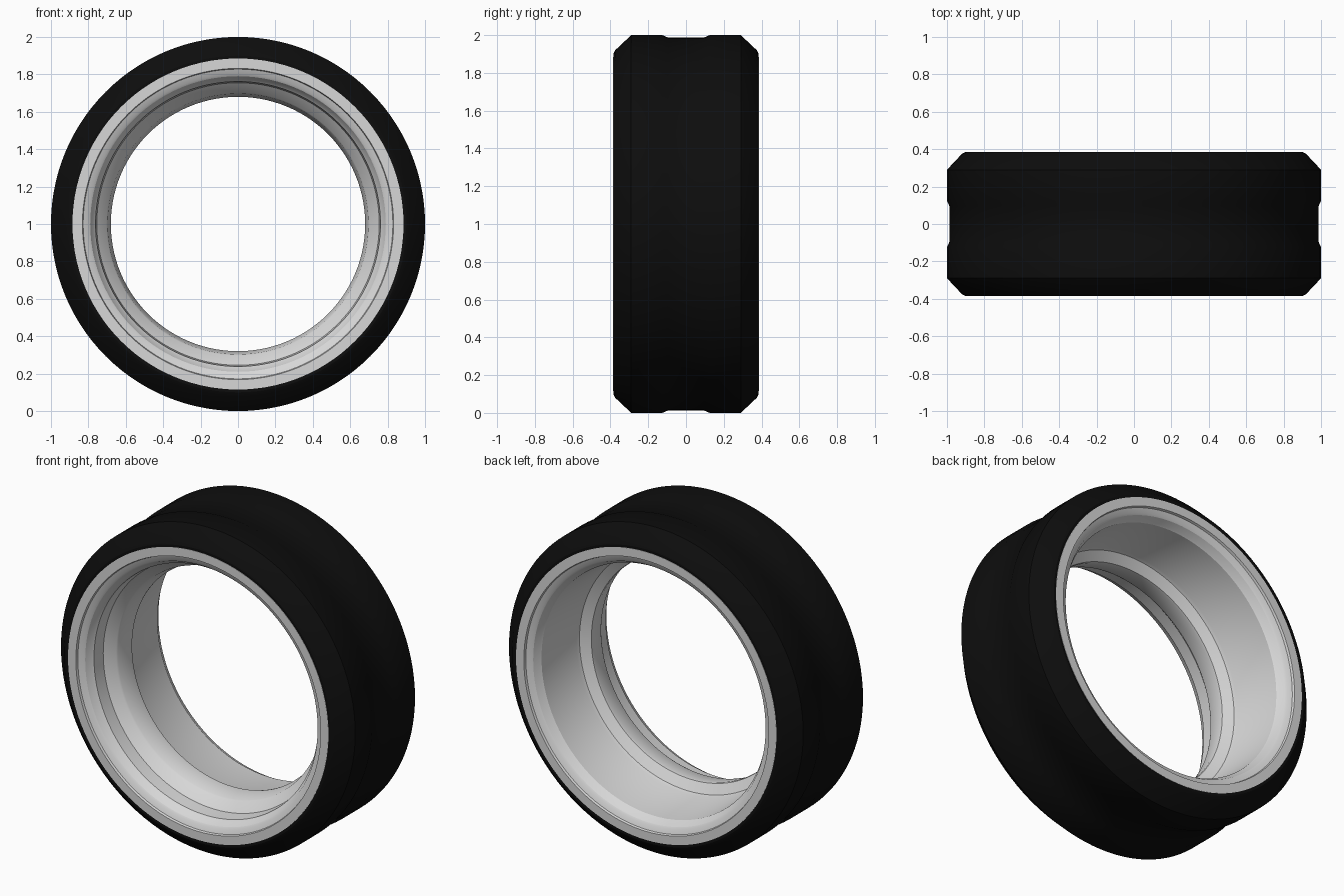
import bpy, bmesh, math

if "Cube" in bpy.data.objects:
    bpy.data.objects.remove(bpy.data.objects["Cube"])

SEGMENTS = 112


def material(name, rgb):
    m = bpy.data.materials.new(name)
    m.diffuse_color = (*rgb, 1.0)
    m.use_nodes = True
    m.node_tree.nodes["Principled BSDF"].inputs["Base Color"].default_value = m.diffuse_color
    return m


def lathe(name, profile, mat):
    """Spin a closed (y, radius) profile around the wheel axle."""
    bm = bmesh.new()
    rings = []
    for i in range(SEGMENTS):
        a = 2 * math.pi * i / SEGMENTS
        rings.append([bm.verts.new((r * math.sin(a), y, 1 + r * math.cos(a)))
                      for y, r in profile])
    n = len(profile)
    for i in range(SEGMENTS):
        p, q = rings[i], rings[(i + 1) % SEGMENTS]
        for j in range(n):
            k = (j + 1) % n
            bm.faces.new((p[j], p[k], q[k], q[j]))
    bmesh.ops.recalc_face_normals(bm, faces=bm.faces)
    mesh = bpy.data.meshes.new(name)
    bm.to_mesh(mesh)
    bm.free()
    mesh.materials.append(mat)
    obj = bpy.data.objects.new(name, mesh)
    bpy.context.collection.objects.link(obj)
    bpy.ops.object.select_all(action='DESELECT')
    obj.select_set(True)
    bpy.context.view_layer.objects.active = obj
    bpy.ops.object.shade_smooth_by_angle(angle=math.radians(25))
    return obj


rubber = material("black rubber", (0.004, 0.004, 0.004))
metal = material("silver metal", (0.68, 0.68, 0.68))

# Tire: sidewall, bevelled shoulder, tread with shallow centre groove
half = [(0.383, 0.86), (0.385, 0.90), (0.375, 0.92), (0.29, 1.0),
        (0.125, 1.0), (0.095, 0.987)]
lathe("tire", half + [(-y, r) for y, r in reversed(half)], rubber)

# Rim: stepped front lip, narrow drop centre, wide rear barrel
lip = [(0.37, 0.885), (0.386, 0.885), (0.386, 0.832), (0.372, 0.828),
       (0.362, 0.80), (0.355, 0.79), (0.32, 0.772)]
front = [(-y, r) for y, r in lip]
middle = [(-0.31, 0.762), (-0.23, 0.755), (-0.18, 0.703), (-0.17, 0.697),
          (-0.07, 0.68), (-0.055, 0.682), (-0.02, 0.738), (0.0, 0.745),
          (0.31, 0.765)]
lathe("rim", front + middle + lip[::-1], metal)
